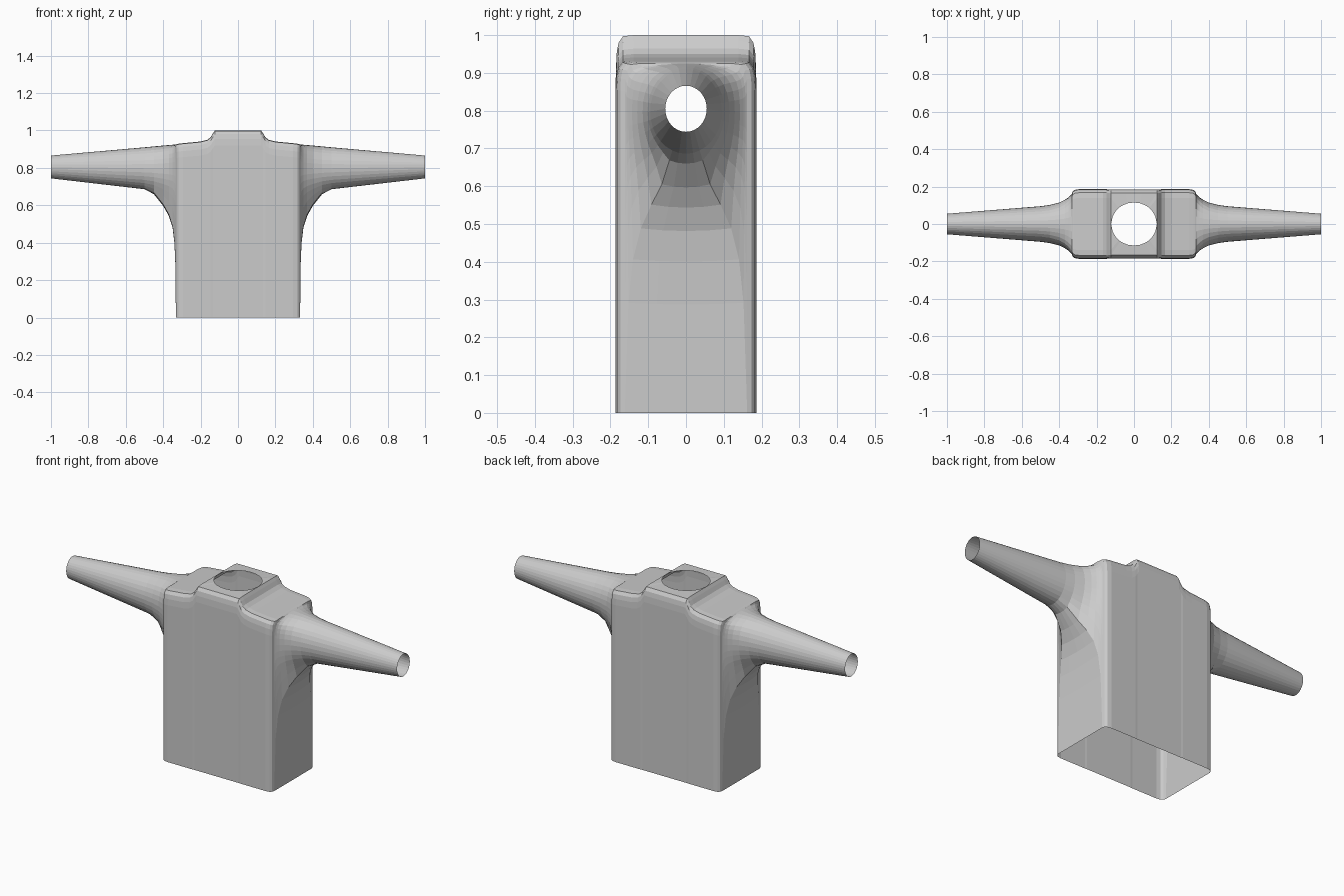
import bpy, bmesh, math

if "Cube" in bpy.data.objects:
    bpy.data.objects.remove(bpy.data.objects["Cube"])

# Half outline of the torso seen from the side (fractions of half width and height),
# running from bottom centre, up the side, to top centre
HALF = [(0, 0), (.5, 0), (1, 0), (1, .35), (1, .55), (1, .65), (1, .74), (1, .8), (1, .86),
        (1, .92), (.99, .955), (.965, .98), (.9, .997), (.75, 1), (.5, 1), (.25, 1), (0, 1)]
N = 32
OUTLINE = HALF + [(-y, z) for y, z in HALF[15:0:-1]]


def torso_ring(w, t):
    return [(y * w, z * t) for y, z in OUTLINE]


def sleeve_ring(x):
    k = (1 - x) / 0.5
    ry, rz, cz = .055 + .04 * k, .061 + .051 * k, .805 - .007 * k
    return [(ry * math.sin(i * math.tau / N), cz - rz * math.cos(i * math.tau / N)) for i in range(N)]


bm = bmesh.new()

# Torso arches from the centre out: x, half width, top height
SECTIONS = [(0, .185, 1), (.045, .185, 1), (.09, .185, 1), (.124, .185, 1), (.134, .185, .985),
            (.146, .186, .964), (.165, .186, .95), (.2, .186, .941), (.295, .186, .932),
            (.318, .182, .929), (.328, .174, .927), (.332, .162, .925)]
rings = []
for x, w, t in SECTIONS:
    rings.append([bm.verts.new((x, y, z)) for y, z in torso_ring(w, t)])
n_torso = len(rings)

# Sleeve rings: x, blend towards the round sleeve in y and in z
side = torso_ring(.162, .925)
for x, sy, sz in [(.335, .08, .43), (.34, .18, .6), (.35, .35, .72), (.37, .58, .81), (.4, .8, .885),
                  (.45, .95, .97), (.5, 1, 1), (.67, 1, 1), (.83, 1, 1), (1, 1, 1)]:
    rings.append([bm.verts.new((x, a[0] + (b[0] - a[0]) * sy, a[1] + (b[1] - a[1]) * sz))
                  for a, b in zip(side, sleeve_ring(x))])

# Skin between the rings, leaving the hem and the neck area open
for r in range(len(rings) - 1):
    for i in range(N):
        j = (i + 1) % N
        hem = r < n_torso - 1 and (i < 2 or i >= N - 2)
        neck = r < 3 and 12 <= i < 20
        if not hem and not neck:
            bm.faces.new((rings[r][i], rings[r][j], rings[r + 1][j], rings[r + 1][i]))

# Flat collar from the neck area border to an oval hole
border = [rings[r][12] for r in range(3)] + [rings[3][i] for i in range(12, 21)] + \
         [rings[r][20] for r in (2, 1, 0)]
oval = []
for v in border:
    a = math.atan2(v.co.y, v.co.x)
    oval.append(bm.verts.new((.122 * math.cos(a), .115 * math.sin(a), 1)))
for k in range(len(border) - 1):
    bm.faces.new((border[k], border[k + 1], oval[k + 1], oval[k]))

loose = [v for v in bm.verts if not v.link_faces]
bmesh.ops.delete(bm, geom=loose, context='VERTS')

# Mirror to the other side
geom = bm.verts[:] + bm.edges[:] + bm.faces[:]
bmesh.ops.mirror(bm, geom=geom, axis='X', merge_dist=0.0005)
bmesh.ops.remove_doubles(bm, verts=bm.verts[:], dist=0.0005)
bmesh.ops.recalc_face_normals(bm, faces=bm.faces[:])
# Make sure the normals point outwards
front = min(bm.faces, key=lambda f: f.calc_center_median().y)
if front.normal.y > 0:
    bmesh.ops.reverse_faces(bm, faces=bm.faces[:])

mesh = bpy.data.meshes.new("shirt")
bm.to_mesh(mesh)
bm.free()
shirt = bpy.data.objects.new("shirt", mesh)
bpy.context.collection.objects.link(shirt)

grey = bpy.data.materials.new("light grey")
grey.diffuse_color = (.6, .6, .6, 1)
grey.use_nodes = True
grey.node_tree.nodes["Principled BSDF"].inputs["Base Color"].default_value = grey.diffuse_color
mesh.materials.append(grey)
